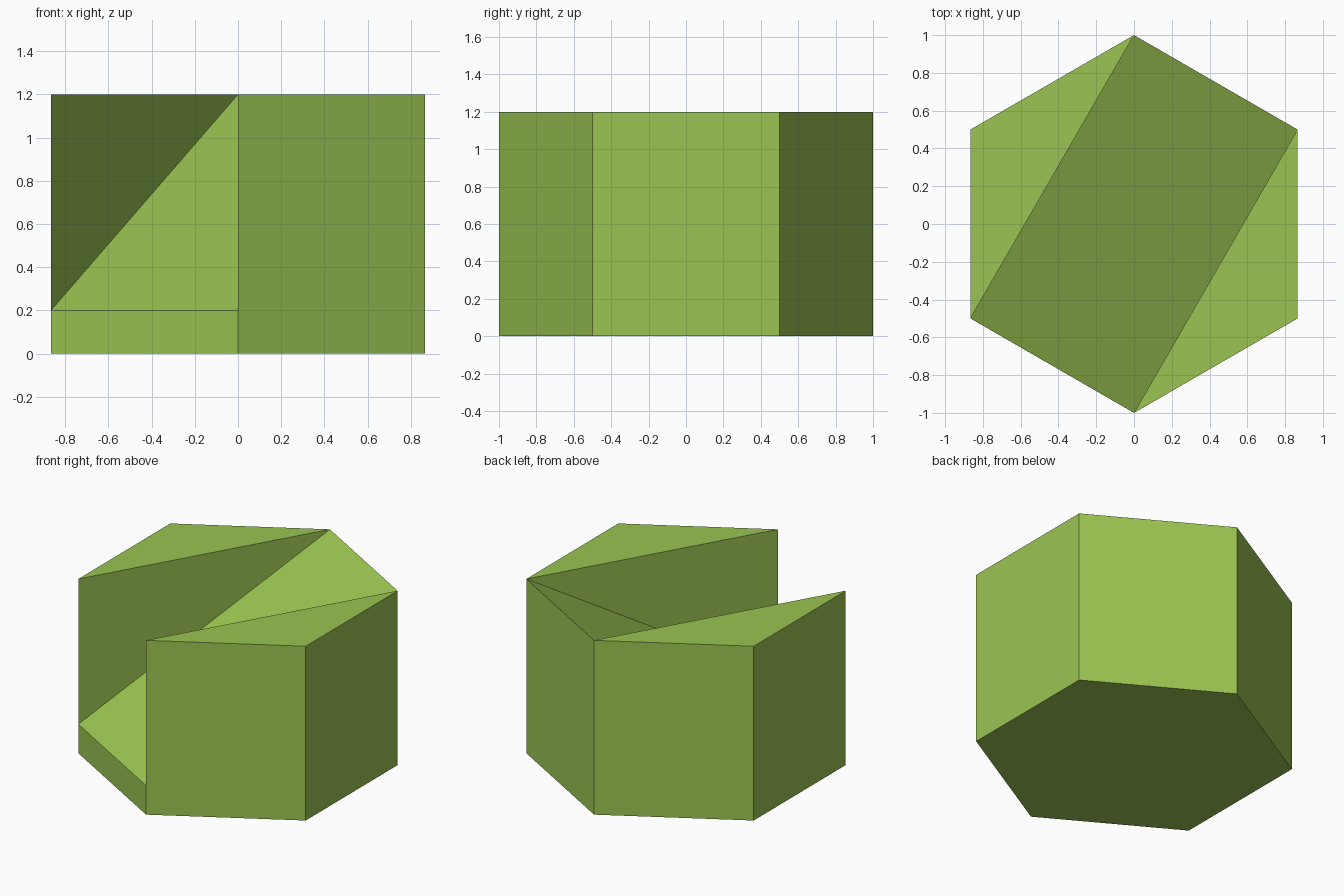
import bpy, bmesh, math

if "Cube" in bpy.data.objects:
    bpy.data.objects.remove(bpy.data.objects["Cube"])

HEIGHT, LIP = 1.2, 0.2

mat = bpy.data.materials.new("leaf green")
mat.diffuse_color = (0.328, 0.552, 0.084, 1)
mat.use_nodes = True
mat.node_tree.nodes["Principled BSDF"].inputs["Base Color"].default_value = mat.diffuse_color

bm = bmesh.new()


def corner(i, z):
    a = math.radians(30 + 60 * i)
    return bm.verts.new((math.cos(a), math.sin(a), z))


# Hexagon corners: 0-1 is the ramp's high edge, 3-4 its low edge
base = [corner(i, 0) for i in range(6)]
top = [corner(i, HEIGHT) for i in range(6)]
low = {i: corner(i, LIP) for i in (3, 4)}

# Underside and outer walls (the wall below the ramp's low edge is short)
bm.faces.new(base[::-1])
for i in range(6):
    j = (i + 1) % 6
    if i == 3:
        upper = [low[4], low[3]]
    else:
        upper = [low[j]] if j in low else []
        upper += [top[j], top[i]]
        upper += [low[i]] if i in low else []
    bm.faces.new([base[i], base[j]] + upper)

# Triangular tops beside the channel
bm.faces.new([top[1], top[2], top[3]])
bm.faces.new([top[4], top[5], top[0]])

# Sloping ramp and the channel's two inner walls
bm.faces.new([low[3], low[4], top[0], top[1]])
bm.faces.new([low[3], top[1], top[3]])
bm.faces.new([low[4], top[4], top[0]])
bmesh.ops.recalc_face_normals(bm, faces=bm.faces)

mesh = bpy.data.meshes.new("hexagonal_ramp_block")
bm.to_mesh(mesh)
bm.free()
mesh.materials.append(mat)
block = bpy.data.objects.new("hexagonal_ramp_block", mesh)
bpy.context.collection.objects.link(block)
